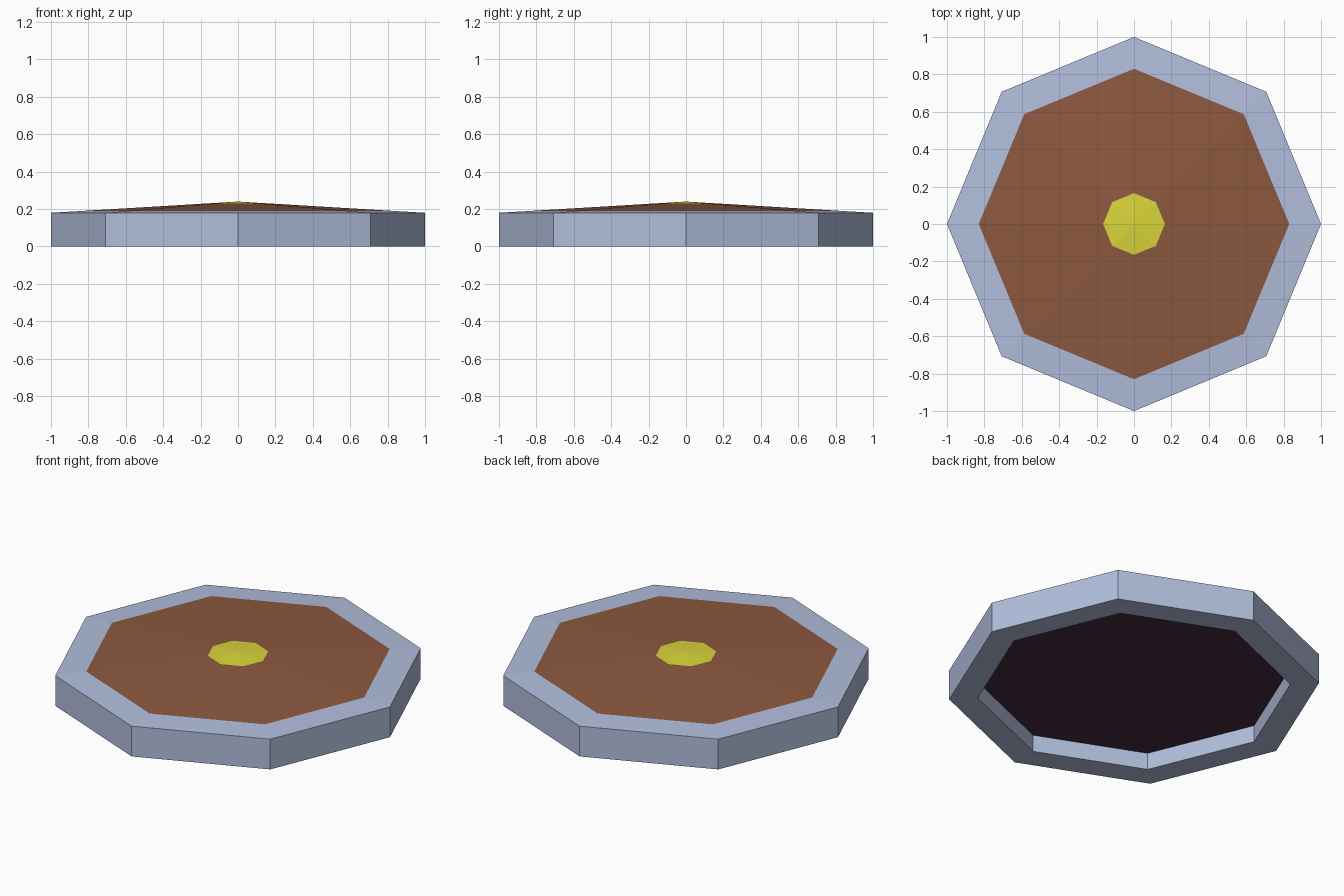
import bpy, bmesh, math

if "Cube" in bpy.data.objects:
    bpy.data.objects.remove(bpy.data.objects["Cube"])

SIDES = 8


def material(name, rgb):
    m = bpy.data.materials.new(name)
    lin = [(c / 255 / 12.92) if c / 255 <= 0.04045 else ((c / 255 + 0.055) / 1.055) ** 2.4 for c in rgb]
    m.diffuse_color = (*lin, 1)
    m.use_nodes = True
    m.node_tree.nodes["Principled BSDF"].inputs["Base Color"].default_value = m.diffuse_color
    return m


grey = material("blue_grey", (177, 190, 220))
brown = material("brown", (141, 89, 63))
yellow = material("yellow", (218, 213, 58))
dark = material("dark_plum", (70, 43, 60))

# Profile (radius, height) from the apex, over the rim, to the recessed underside
profile = [(0, 0.24), (0.165, 0.23), (0.83, 0.19), (1, 0.18),
           (1, 0), (0.845, 0), (0.845, 0.10), (0, 0.10)]
# Material slot of each band between neighbouring profile points
bands = [2, 1, 0, 0, 0, 0, 3]

bm = bmesh.new()
rings = []
for r, z in profile:
    if r == 0:
        rings.append([bm.verts.new((0, 0, z))] * SIDES)
    else:
        rings.append([bm.verts.new((r * math.cos(math.tau * i / SIDES),
                                    r * math.sin(math.tau * i / SIDES), z))
                      for i in range(SIDES)])
for a, b, slot in zip(rings, rings[1:], bands):
    for i in range(SIDES):
        j = (i + 1) % SIDES
        corners = list(dict.fromkeys((a[i], b[i], b[j], a[j])))
        bm.faces.new(corners).material_index = slot
bmesh.ops.recalc_face_normals(bm, faces=bm.faces)

# Octagonal plate
mesh = bpy.data.meshes.new("octagonal_plate")
bm.to_mesh(mesh)
bm.free()
for m in (grey, brown, yellow, dark):
    mesh.materials.append(m)
plate = bpy.data.objects.new("octagonal_plate", mesh)
bpy.context.collection.objects.link(plate)
